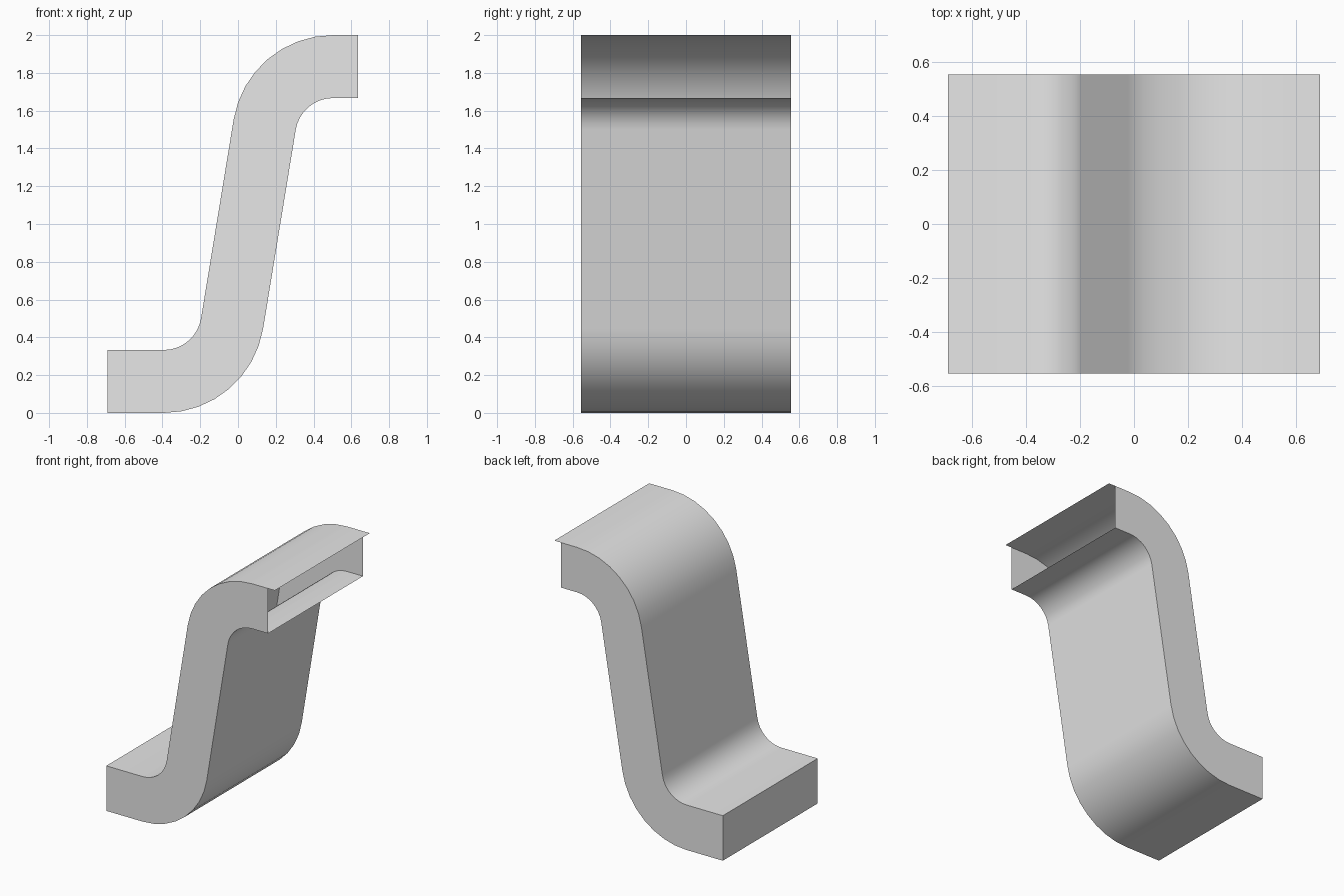
import bpy, bmesh
from math import radians, sin, cos

cube = bpy.data.objects.get("Cube")
if cube:
    bpy.data.objects.remove(cube)

HALF_DEPTH = 0.555
END = 0.69            # outer reach in x
WALL_END = 0.635      # where the open mouth stops
THICK = 0.333
R_IN, R_OUT = 0.2, 0.533
TURN = radians(80.7)
STEPS = 8
LOW_X, HIGH_X = -0.393, 0.503

grey = bpy.data.materials.new("plain grey")
grey.use_nodes = True
grey.diffuse_color = (0.8, 0.8, 0.8, 1)
grey.node_tree.nodes["Principled BSDF"].inputs["Base Color"].default_value = (0.8, 0.8, 0.8, 1)


def s_profile(r_low, r_high):
    """Points of one skin, from the foot to the mouth."""
    angles = [TURN * i / STEPS for i in range(STEPS + 1)]
    low = [(LOW_X + r_low * sin(a), R_OUT - r_low * cos(a)) for a in angles]
    high = [(HIGH_X - r_high * sin(a), 2 - R_OUT + r_high * cos(a)) for a in reversed(angles)]
    return [(-END, R_OUT - r_low)] + low + high + [(WALL_END, 2 - R_OUT + r_high)]


upper = s_profile(R_IN, R_OUT)
lower = s_profile(R_OUT, R_IN)

bm = bmesh.new()


def row(points, y):
    return [bm.verts.new((x, y, z)) for x, z in points]


uf, ub = row(upper, -HALF_DEPTH), row(upper, HALF_DEPTH)
lf, lb = row(lower, -HALF_DEPTH), row(lower, HALF_DEPTH)

# Skins and side walls of the hollow duct
for i in range(len(upper) - 1):
    j = i + 1
    bm.faces.new((uf[i], uf[j], ub[j], ub[i]))
    bm.faces.new((lf[i], lb[i], lb[j], lf[j]))
    bm.faces.new((lf[i], lf[j], uf[j], uf[i]))
    bm.faces.new((lb[i], ub[i], ub[j], lb[j]))

# Closed foot end
bm.faces.new((lf[0], uf[0], ub[0], lb[0]))

# Thin lip over the open mouth
lip_f, lip_b = [bm.verts.new((END, y, 2)) for y in (-HALF_DEPTH, HALF_DEPTH)]
bm.faces.new((uf[-1], lip_f, lip_b, ub[-1]))

mesh = bpy.data.meshes.new("s_duct")
bm.to_mesh(mesh)
bm.free()
mesh.materials.append(grey)
duct = bpy.data.objects.new("s_duct", mesh)
bpy.context.collection.objects.link(duct)

bpy.context.view_layer.objects.active = duct
duct.select_set(True)
bpy.ops.object.shade_smooth_by_angle(angle=radians(30))
